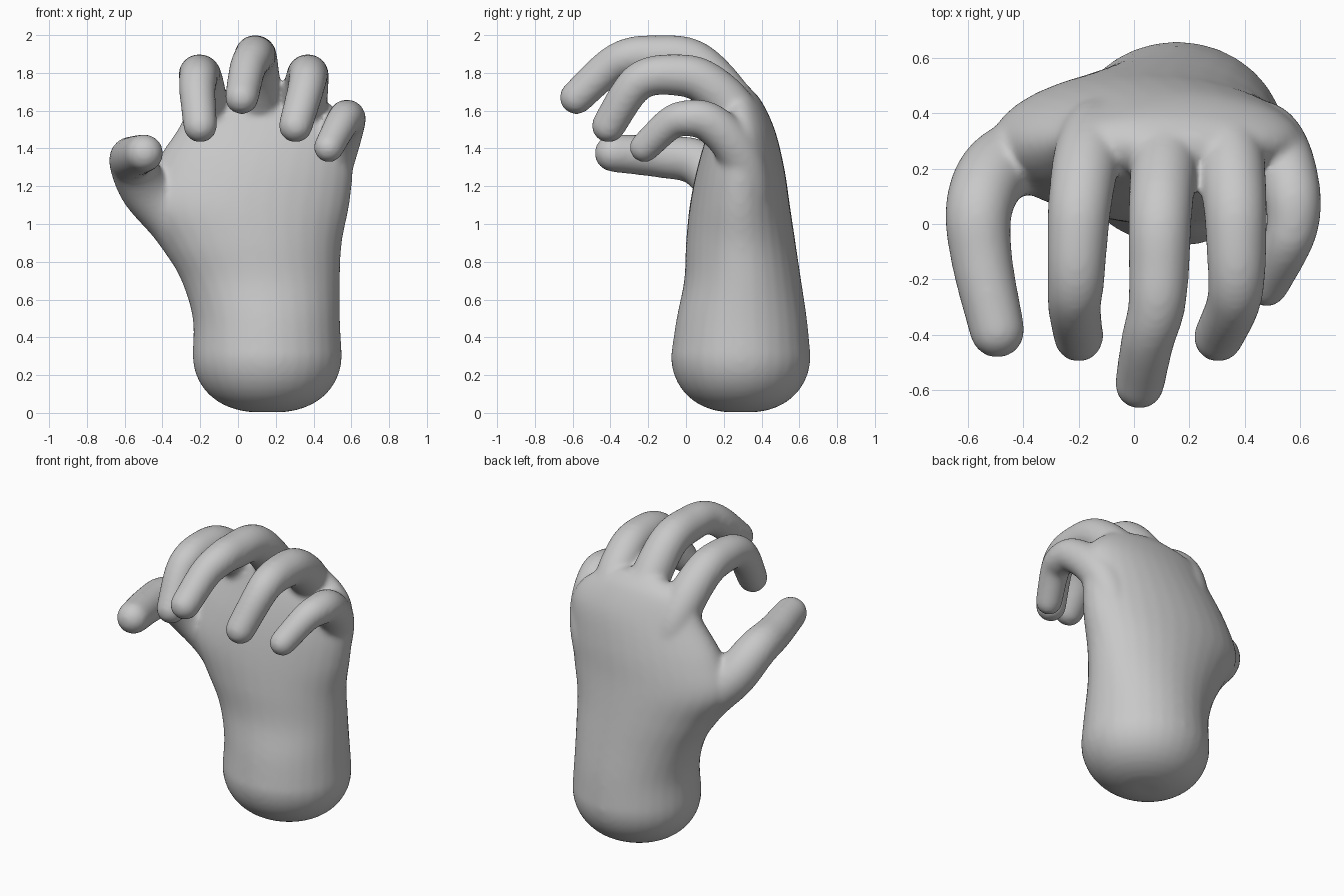
import bpy, bmesh, math
from mathutils import Vector

if "Cube" in bpy.data.objects:
    bpy.data.objects.remove(bpy.data.objects["Cube"], do_unlink=True)

SIDES = 32
X_AXIS = Vector((1, 0, 0))
Y_AXIS = Vector((0, 1, 0))
bm = bmesh.new()


def skin(rings):
    """Closed surface through a list of rings of points."""
    loops = [[bm.verts.new(point) for point in ring] for ring in rings]
    for lower, upper in zip(loops, loops[1:]):
        for i in range(SIDES):
            j = (i + 1) % SIDES
            bm.faces.new((lower[i], lower[j], upper[j], upper[i]))
    bm.faces.new(loops[0][::-1])
    bm.faces.new(loops[-1])


def ellipse(centre, u, v):
    """Ring spanned by the half axes u and v."""
    angles = [math.tau * i / SIDES for i in range(SIDES)]
    return [centre + u * math.cos(a) + v * math.sin(a) for a in angles]


def spline(points, steps=5):
    """Smooth path through points of any dimension."""
    pts = [Vector(point) for point in points]
    pts = [2 * pts[0] - pts[1]] + pts + [2 * pts[-1] - pts[-2]]
    path = []
    for before, start, end, after in zip(pts, pts[1:], pts[2:], pts[3:]):
        slope_in = (end - before) / 2
        slope_out = (after - start) / 2
        for k in range(steps):
            t = k / steps
            bend = 2 * (start - end) + slope_in + slope_out
            lean = 3 * (end - start) - 2 * slope_in - slope_out
            path.append(start + t * (slope_in + t * (lean + t * bend)))
    return path + [pts[-2]]


def finger(base_radius, tip_radius, across, profile):
    """Tapered tube with a round tip, from x values and a (y, z) profile."""
    path = spline([(x, y, z) for x, (y, z) in zip(across, profile)])
    last = len(path) - 1
    rings = []
    for i, point in enumerate(path):
        along = (path[min(i + 1, last)] - path[max(i - 1, 0)]).normalized()
        u = (X_AXIS - along * X_AXIS.dot(along)).normalized()
        v = along.cross(u)
        radius = base_radius + (tip_radius - base_radius) * i / last
        rings.append(ellipse(point, u * radius, v * radius))
    for k in range(1, 6):
        angle = k * math.pi / 11
        size = tip_radius * math.cos(angle)
        centre = path[-1] + along * tip_radius * math.sin(angle)
        rings.append(ellipse(centre, u * size, v * size))
    skin(rings)


def section(z, left, right, front, back, scale=1.0):
    """Horizontal oval between four edges."""
    centre = Vector(((left + right) / 2, (front + back) / 2, z))
    return ellipse(centre, X_AXIS * scale * (right - left) / 2,
                   Y_AXIS * scale * (back - front) / 2)


# Wrist and palm: height, then the edges in x and in y
palm = spline([
    (0.3, -0.24, 0.55, -0.08, 0.66),
    (0.5, -0.24, 0.54, -0.05, 0.64),
    (0.7, -0.3, 0.54, -0.01, 0.61),
    (0.9, -0.41, 0.55, 0, 0.58),
    (1.1, -0.52, 0.59, 0.02, 0.55),
    (1.3, -0.45, 0.61, 0.06, 0.52),
    (1.5, -0.32, 0.6, 0.12, 0.47),
    (1.65, -0.23, 0.47, 0.18, 0.4),
    (1.73, 0, 0.26, 0.24, 0.33),
])

# Rounded wrist end
wrist = palm[0]
stump = []
for k in range(1, 10):
    angle = k * math.pi / 20
    height = wrist[0] * (1 - math.cos(angle))
    stump.append(section(height, *wrist[1:], math.sin(angle) ** 0.8))
skin(stump + [section(*edges) for edges in palm])

# Thumb, rising from inside the palm
finger(0.155, 0.1, (-0.1, -0.32, -0.49, -0.56, -0.55, -0.495),
       [(0.3, 0.7), (0.27, 1), (0.2, 1.18), (0.06, 1.325), (-0.13, 1.355), (-0.385, 1.375)])

# Index and ring fingers share one bend
bend = [(0.34, 1.1), (0.33, 1.42), (0.24, 1.62), (0.08, 1.76),
        (-0.07, 1.79), (-0.21, 1.775), (-0.3, 1.7), (-0.41, 1.52)]
finger(0.135, 0.09, (-0.06, -0.13, -0.17, -0.195, -0.205, -0.21, -0.215, -0.2), bend)
finger(0.135, 0.09, (0.28, 0.33, 0.35, 0.365, 0.37, 0.37, 0.355, 0.305), bend)

# Middle finger
finger(0.135, 0.09, (0.12, 0.12, 0.11, 0.095, 0.09, 0.08, 0.05, 0.02),
       [(0.36, 1.2), (0.33, 1.46), (0.23, 1.66), (0.04, 1.86),
        (-0.18, 1.89), (-0.31, 1.88), (-0.42, 1.82), (-0.58, 1.67)])

# Little finger
finger(0.13, 0.08, (0.38, 0.47, 0.53, 0.57, 0.575, 0.55, 0.48),
       [(0.32, 0.95), (0.32, 1.25), (0.25, 1.42), (0.12, 1.54),
        (0.01, 1.56), (-0.08, 1.535), (-0.22, 1.405)])

bmesh.ops.recalc_face_normals(bm, faces=bm.faces)
mesh = bpy.data.meshes.new("hand")
bm.to_mesh(mesh)
bm.free()
hand = bpy.data.objects.new("hand", mesh)
bpy.context.collection.objects.link(hand)

# Plain grey clay
clay = bpy.data.materials.new("grey_clay")
clay.use_nodes = True
colour = (0.58, 0.58, 0.58, 1)
clay.diffuse_color = colour
clay.node_tree.nodes["Principled BSDF"].inputs["Base Color"].default_value = colour
mesh.materials.append(clay)

# Fuse fingers and palm into one skin and soften the webs
fuse = hand.modifiers.new("fuse", "REMESH")
fuse.mode = "VOXEL"
fuse.voxel_size = 0.014
fuse.use_smooth_shade = True
soften = hand.modifiers.new("soften", "SMOOTH")
soften.factor = 0.5
soften.iterations = 16
